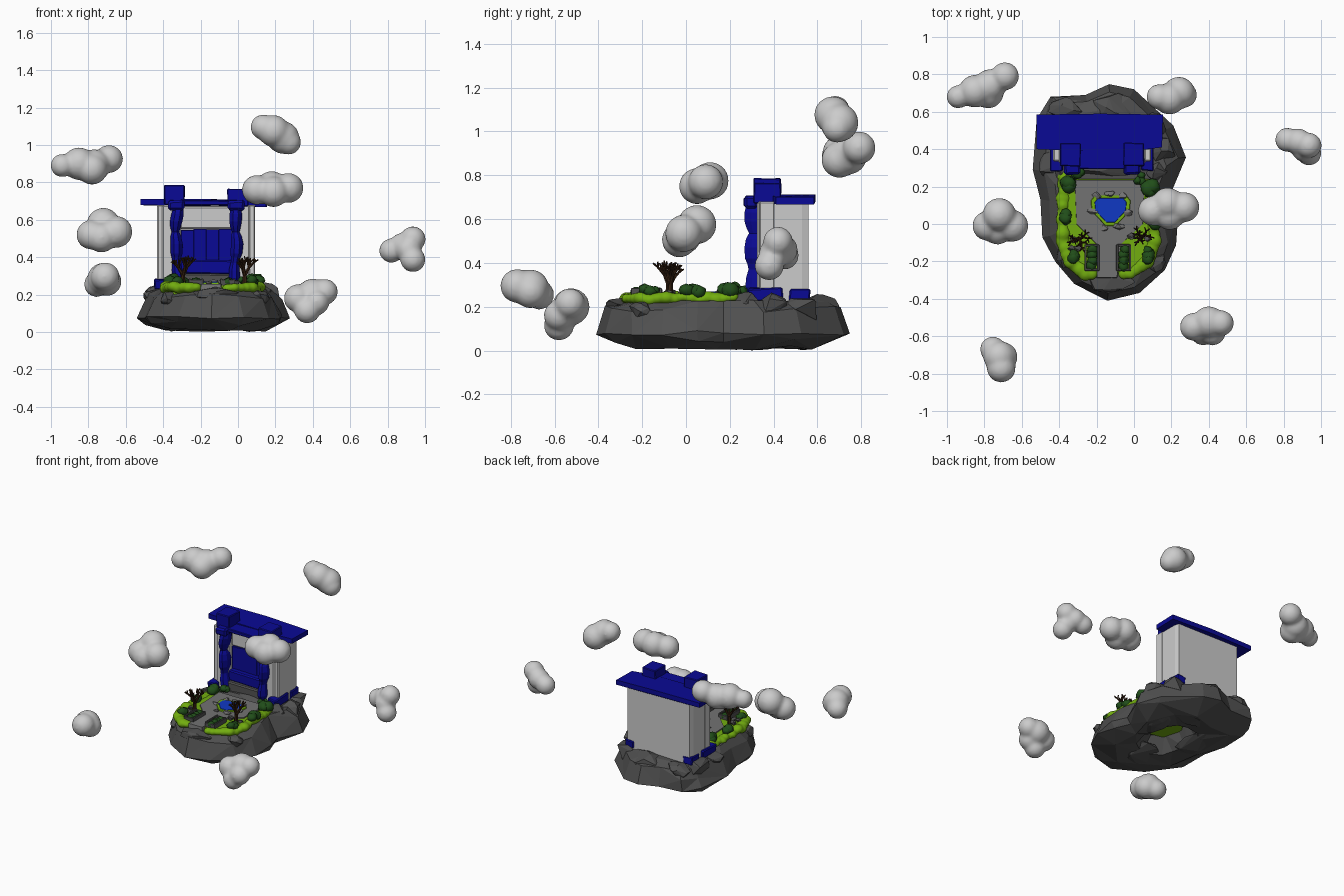
import bpy, bmesh, math, random
from mathutils import Vector, Matrix

if "Cube" in bpy.data.objects:
    bpy.data.objects.remove(bpy.data.objects["Cube"])
random.seed(7)
R = random.uniform


def mat(name, c):
    m = bpy.data.materials.new(name)
    m.diffuse_color = (*c, 1)
    m.use_nodes = True
    m.node_tree.nodes["Principled BSDF"].inputs["Base Color"].default_value = m.diffuse_color
    return m


ROCK = mat("rock", (0.08, 0.08, 0.08))
PAVE = mat("paving", (0.17, 0.17, 0.17))
WALL = mat("plaster", (0.62, 0.62, 0.65))
BLUE = mat("blue_tile", (0.003, 0.003, 0.3))
GRASS = mat("grass", (0.17, 0.42, 0.005))
LEAF = mat("leaf", (0.015, 0.075, 0.01))
BARK = mat("bark", (0.035, 0.014, 0.005))
WATER = mat("water", (0.005, 0.04, 0.55))
CLOUD = mat("cloud", (0.75, 0.75, 0.75))


def finish(name, bm, m, smooth=False):
    bmesh.ops.recalc_face_normals(bm, faces=bm.faces)
    me = bpy.data.meshes.new(name)
    bm.to_mesh(me)
    bm.free()
    me.materials.append(m)
    me.polygons.foreach_set("use_smooth", [smooth] * len(me.polygons))
    ob = bpy.data.objects.new(name, me)
    bpy.context.collection.objects.link(ob)
    return ob


def loft(name, rings, m, smooth=False, tris=False):
    bm = bmesh.new()
    vs = [[bm.verts.new(p) for p in r] for r in rings]
    n = len(vs[0])
    for a, b in zip(vs, vs[1:]):
        for i in range(n):
            bm.faces.new((a[i], a[(i + 1) % n], b[(i + 1) % n], b[i]))
    bm.faces.new(vs[0])
    bm.faces.new(vs[-1])
    if tris:
        bmesh.ops.triangulate(bm, faces=bm.faces)
    return finish(name, bm, m, smooth)


def slab(name, outline, z0, z1, m, inset=0.95):
    c = Vector((sum(p[0] for p in outline), sum(p[1] for p in outline))) / len(outline)
    top = [c + (Vector(p) - c) * inset for p in outline]
    return loft(name, [[(*p, z0) for p in outline], [(*p, z1) for p in top]], m)


def box(name, x0, x1, y0, y1, z0, z1, m, bevel=0.006, jit=0.0):
    bm = bmesh.new()
    bmesh.ops.create_cube(bm, size=1)
    for v in bm.verts:
        v.co = Vector((x0 + (v.co.x + .5) * (x1 - x0), y0 + (v.co.y + .5) * (y1 - y0),
                       z0 + (v.co.z + .5) * (z1 - z0))) + Vector((R(-jit, jit), R(-jit, jit), R(-jit, jit)))
    if bevel:
        bmesh.ops.bevel(bm, geom=bm.edges[:], offset=bevel, segments=1, affect='EDGES')
    return finish(name, bm, m)


def stone(name, c, size, m=ROCK, n=16):
    bm = bmesh.new()
    for i in range(n):
        d = Vector((random.gauss(0, 1), random.gauss(0, 1), random.gauss(0, 1))).normalized()
        bm.verts.new(Vector(c) + Vector(d[k] * size[k] for k in range(3)))
    h = bmesh.ops.convex_hull(bm, input=bm.verts)
    bmesh.ops.delete(bm, geom=list({v for v in h["geom_interior"] if isinstance(v, bmesh.types.BMVert)}),
                     context='VERTS')
    return finish(name, bm, m)


def blobs(name, balls, m, squash=1.0, voxel=0.0, jit=0.0, soft=9):
    bm = bmesh.new()
    for x, y, z, r in balls:
        g = bmesh.ops.create_icosphere(bm, subdivisions=3 if voxel else 2, radius=r,
                                       matrix=Matrix.Translation((x, y, z)) @ Matrix.Diagonal((1, 1, squash, 1)))
        for v in g["verts"]:
            v.co += Vector((R(-jit, jit), R(-jit, jit), R(-jit, jit)))
    ob = finish(name, bm, m, True)
    if voxel:
        rm = ob.modifiers.new("merge", 'REMESH')
        rm.mode, rm.voxel_size, rm.use_smooth_shade = 'VOXEL', voxel, True
        sm = ob.modifiers.new("soften", 'SMOOTH')
        sm.factor, sm.iterations = 0.5, soft
    return ob


# Island: faceted rock lofted from one outline, hollow below, upper rings pulled in
shore = [(-.14, -.41), (.03, -.37), (.165, -.25), (.23, -.11), (.235, .05), (.2, .17), (.28, .35), (.22, .51),
         (.14, .6), (.0, .72), (-.13, .75), (-.26, .69), (-.45, .68), (-.52, .56), (-.54, .29), (-.5, .13),
         (-.49, -.07), (-.42, -.2), (-.32, -.32)]
C = Vector((-.13, .17))
rings = []
for z, sx, sy, j in [(.14, .24, .24, .01), (.03, .38, .38, .01), (.012, .68, .7, .01), (.045, .93, .93, .01),
                     (.08, 1, 1, .003), (.15, .92, .98, .012), (.2, .84, .93, .008), (.23, .74, .78, .006)]:
    k = R(-j, j)
    rings.append([(C.x + (x - C.x) * (sx + R(-j, j) * 2), C.y + (y - C.y) * (sy + R(-j, j) * 2), z + R(-j, j))
                  for x, y in shore])
island = loft("island_rock", rings, ROCK, tris=True)
dec = island.modifiers.new("big_facets", 'DECIMATE')
dec.ratio = 0.55
slab("underside_moss", [(C.x + .12 * math.cos(a), C.y + .14 * math.sin(a)) for a in range(6)], .125, .135, GRASS)
for i, (x, y, sx, sy) in enumerate([(-.14, -.09, .19, .13), (-.33, .25, .1, .2), (.06, .3, .1, .18), (-.12, .5, .2, .1)]):
    stone(f"underside_rock_{i}", (x, y, .048), (sx, sy, .047), n=22)

# Boulders round the building and along the front edge
for i, (x, y, z, sx, sy, sz) in enumerate([
        (-.43, .3, .19, .08, .1, .065), (-.44, .5, .19, .07, .12, .065), (-.36, .61, .19, .1, .07, .06),
        (-.1, .62, .2, .14, .08, .06), (.1, .54, .19, .08, .09, .065), (.15, .38, .19, .08, .1, .075),
        (.12, .27, .2, .06, .07, .07), (-.38, .27, .22, .06, .05, .055), (-.13, -.31, .2, .14, .06, .045),
        (.11, -.2, .18, .06, .07, .045), (-.36, -.17, .18, .06, .07, .045), (-.12, .3, .22, .24, .05, .045)]):
    stone(f"boulder_{i}", (x, y, z), (sx, sy, sz), n=20)

# Lawn with a softly lumpy rim
lawn = [(-.37, .25), (-.38, .1), (-.38, -.09), (-.34, -.2), (-.26, -.265), (-.02, -.265), (.07, -.2),
        (.11, -.09), (.09, .1), (.1, .25)]
slab("lawn", lawn, .2, .25, GRASS)
rim = []
for a, b in zip(lawn, lawn[1:]):
    n = max(2, round(math.dist(a, b) / .035))
    for k in range(n):
        p = Vector(a).lerp(Vector(b), k / n)
        if not (-.21 < p.x < -.08 and p.y < -.2):
            rim.append((p.x, p.y, .238 + R(-.008, .008), R(.03, .042)))
blobs("lawn_rim", rim, GRASS, .75, voxel=.008, soft=5)

# Paved court, path and pond
slab("paving", [(-.32, .24), (.06, .24), (.05, .0), (-.07, -.11), (-.09, -.29), (-.2, -.29), (-.2, -.11), (-.31, .0)],
     .22, .258, PAVE, .98)
pond = [(-.2, .145), (-.05, .145), (-.03, .12), (-.035, .07), (-.1, -.0), (-.15, -.0), (-.215, .07), (-.22, .12)]
slab("pond_bank", [(x * 1.15 + .019, y * 1.15 - .012) for x, y in pond], .25, .266, GRASS, .95)
slab("pond_water", pond, .25, .269, WATER, .88)
for i, (x, y) in enumerate([(-.2, .15), (-.13, .16), (-.06, .15), (-.22, .07), (-.03, .06), (-.16, -.02), (-.08, -.01)]):
    stone(f"pond_stone_{i}", (x, y, .265), (R(.022, .035), R(.018, .026), .016), PAVE, 12)

# Planters beside the path
for side, x in (("left", -.225), ("right", -.055)):
    for k, dx in enumerate((-.034, .034)):
        box(f"planter_{side}_side_{k}", x + dx - .006, x + dx + .006, -.25, -.11, .22, .285, ROCK, .002)
    for k, y in enumerate((-.25, -.12)):
        box(f"planter_{side}_end_{k}", x - .034, x + .034, y, y + .012, .22, .28, ROCK, .002)
    blobs(f"planter_{side}_hedge", [(x + R(-.01, .01), -.225 + k * .03, .262, .028) for k in range(4)], LEAF, 1, jit=.004)

# Bushes
for i, (x, y, r) in enumerate([(-.36, .2, .045), (-.37, .05, .035), (.09, .2, .048), (.1, .03, .045), (.07, -.16, .036),
                               (-.33, -.17, .034), (.03, .25, .028), (-.3, .255, .028)]):
    blobs(f"bush_{i}", [(x + R(-.018, .018), y + R(-.03, .03), .27 + R(-.006, .01), r * R(.65, .95)) for _ in range(4)],
          LEAF, .85, jit=.004)


# Bare trees: tapered branches that fork
def branch(bm, p, d, length, r, depth):
    q = p + d * length
    rot = d.to_track_quat('Z', 'Y').to_matrix().to_4x4()
    bmesh.ops.create_cone(bm, cap_ends=True, segments=6, radius1=r, radius2=r * .7, depth=length,
                          matrix=Matrix.Translation((p + q) / 2) @ rot)
    if depth:
        a0 = R(0, 6.28)
        for k in range(3):
            a = a0 + k * 2.09 + R(-.4, .4)
            nd = (d + Vector((math.cos(a), math.sin(a), .25)) * R(.45, .85)).normalized()
            branch(bm, q - d * r * .3, nd, length * R(.62, .8), r * .7, depth - 1)


for side, x, y in (("left", -.295, -.08), ("right", .035, -.075)):
    bm = bmesh.new()
    branch(bm, Vector((x, y, .24)), Vector((R(-.1, .1), R(-.1, .1), 1)).normalized(), .068, .015, 3)
    finish(f"tree_{side}", bm, BARK)
    for k in range(3):
        stone(f"tree_stone_{side}_{k}", (x + R(-.05, .05), y + R(-.05, .03), .262), (.025, .02, .018), ROCK, 12)

# Temple: main hall with chamfered rear corners, plus front piers
X = -.17
hall = [(-.43, .40), (.09, .40), (.09, .53), (.08, .56), (-.42, .56), (-.43, .53)]
loft("hall", [[(*p, z) for p in hall] for z in (.22, .68)], WALL)
for side, s in (("left", -1), ("right", 1)):
    def span(a, b):
        return sorted((X + s * a, X + s * b))
    box(f"pier_{side}", *span(.135, .235), .325, .405, .24, .68, WALL, .008)
    box(f"pier_edge_{side}", *span(.225, .262), .335, .405, .24, .68, WALL, .006)
    box(f"plinth_{side}", *span(.21, .275), .285, .44, .225, .285, BLUE, .006, .006)
    box(f"rear_plinth_{side}", *span(.2, .27), .47, .565, .225, .28, BLUE, .006, .006)
    # wonky column of three stacked bulges
    prof = [(.26, .03), (.29, .042), (.33, .04), (.37, .03), (.395, .034), (.42, .044), (.47, .046), (.51, .04),
            (.535, .028), (.56, .038), (.59, .046), (.63, .046), (.665, .038), (.70, .03)]
    col = []
    for z, r in prof:
        cx = X + s * (.15 + .012 * math.sin((z - .3) * 8)) + .004 * math.sin(z * 31)
        col.append([(cx + .78 * r * math.cos(a * math.pi / 4 + .39), .32 + 1.25 * r * math.sin(a * math.pi / 4 + .39), z)
                    for a in range(8)])
    loft(f"column_{side}", col, BLUE)
    top = .785 if s < 0 else .765
    box(f"column_cap_{side}", *span(.115, .225), .31, .435, .68 if s < 0 else .67, top, BLUE, .005, .003)
    box(f"column_cap_front_{side}", *span(.115, .205), .265, .33, .65, .705, BLUE, .012, .004)

# Doorway between the columns
box("lintel", X - .14, X + .14, .365, .41, .55, .67, WALL, .008)
for k in range(4):
    x = X - .135 + k * .0675
    box(f"door_plank_{k}", x, x + .0685, .365 + R(-.003, .003), .41, .3, .55 + R(-.012, .01), BLUE, .002)
box("door_sill", X - .14, X + .14, .325, .41, .31, .385, BLUE, .008, .004)
box("door_step", X - .14, X + .14, .3, .41, .24, .312, ROCK, .008, .004)

# Roof: main slab bending down at the right, and front eave between the caps
roof = [(-.52, .40), (-.3, .39), (.0, .39), (.15, .41), (.155, .585), (-.18, .59), (-.52, .585)]
loft("roof_slab", [[(x, y, z - .07 * max(0, x + .1) * .6) for x, y in roof] for z in (.678, .712)], BLUE)
box("front_eave", -.29, -.05, .295, .42, .675, .706, BLUE, .004, .004)

# Clouds
clouds = [
    [(-.94, .68, .89, .06), (-.85, .71, .9, .085), (-.77, .74, .89, .085), (-.69, .79, .925, .073), (-.78, .70, .87, .08)],
    [(.135, .68, 1.095, .066), (.19, .67, 1.075, .083), (.24, .7, 1.04, .085), (.27, .69, 1.015, .065)],
    [(.1, .07, .76, .077), (.18, .11, .775, .083), (.19, .05, .75, .08), (.27, .09, .77, .078)],
    [(-.785, -.01, .52, .077), (-.72, .05, .575, .087), (-.65, -.01, .535, .083), (-.73, -.03, .505, .078)],
    [(-.71, -.77, .295, .075), (-.755, -.67, .255, .066), (-.72, -.71, .285, .083), (-.7, -.71, .27, .075)],
    [(.32, -.55, .18, .073), (.37, -.58, .115, .067), (.4, -.525, .2, .083), (.465, -.53, .215, .067), (.42, -.58, .16, .067)],
    [(.82, .45, .435, .063), (.88, .44, .46, .068), (.935, .42, .497, .066), (.935, .38, .387, .065), (.91, .4, .44, .066)],
]
for i, balls in enumerate(clouds):
    blobs(f"cloud_{i}", [(x, y, z, r + .003) for x, y, z, r in balls], CLOUD, 1, voxel=.011)
